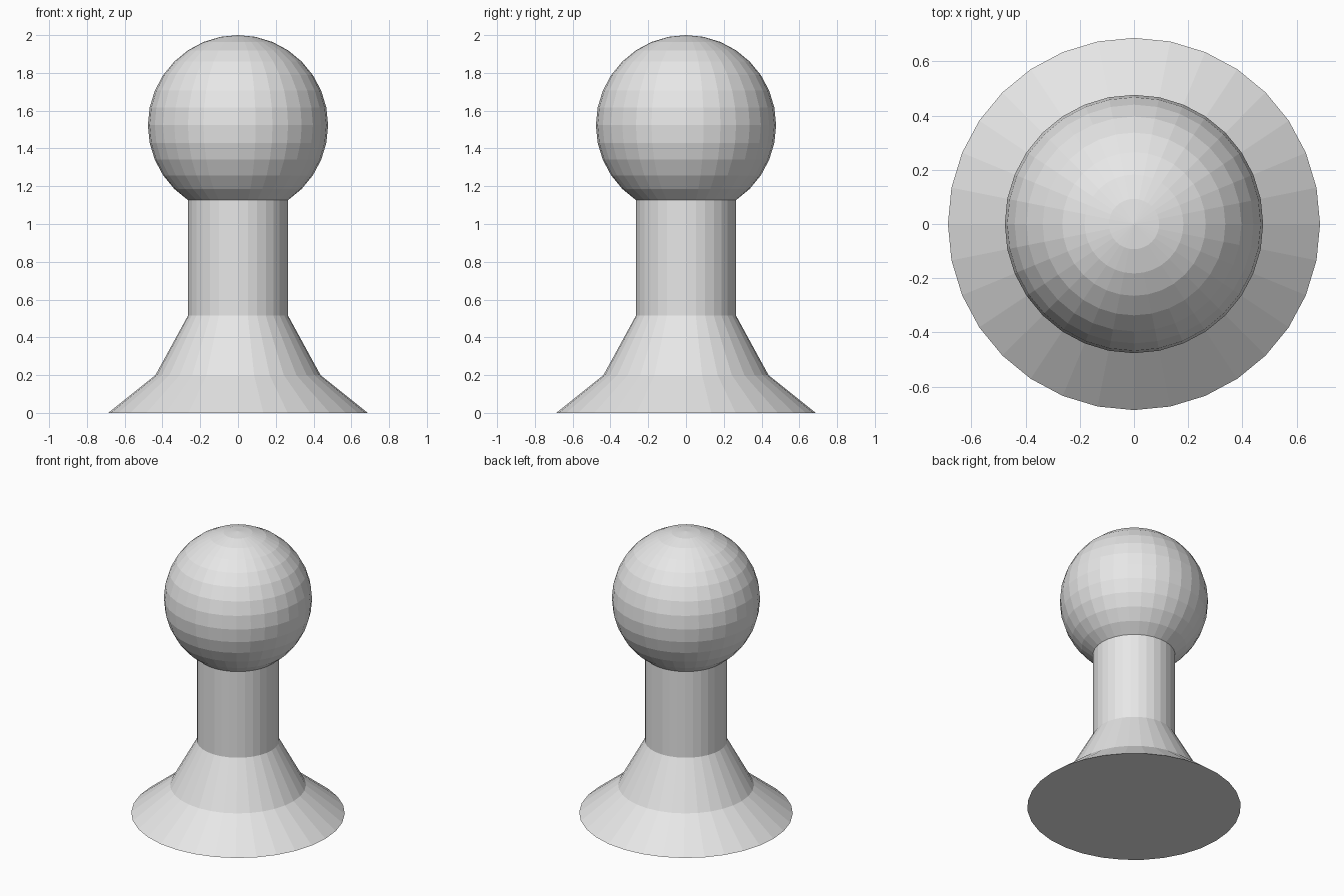
import bpy
import bmesh
from math import sin, cos, pi

cube = bpy.data.objects.get("Cube")
if cube:
    bpy.data.objects.remove(cube, do_unlink=True)

SIDES = 32
RINGS = 16
BALL_R = 0.477
BALL_Z = 2.0 - BALL_R

# Single plain grey
grey = bpy.data.materials.new("plain grey")
grey.use_nodes = True
colour = (0.8, 0.8, 0.8, 1.0)
grey.diffuse_color = colour
grey.node_tree.nodes["Principled BSDF"].inputs["Base Color"].default_value = colour


def lathe(name, profile):
    """Revolve (radius, z) points, listed bottom to top, into a closed flat-shaded solid."""
    bm = bmesh.new()
    rows = []
    for r, z in profile:
        if r < 1e-5:
            rows.append([bm.verts.new((0, 0, z))] * SIDES)
        else:
            rows.append([bm.verts.new((r * cos(2 * pi * i / SIDES),
                                       r * sin(2 * pi * i / SIDES), z))
                         for i in range(SIDES)])
    for low, high in zip(rows, rows[1:]):
        for i in range(SIDES):
            j = (i + 1) % SIDES
            corners = [low[i], low[j], high[j], high[i]]
            bm.faces.new(list(dict.fromkeys(corners)))
    bm.faces.new(rows[0][::-1])
    bmesh.ops.recalc_face_normals(bm, faces=bm.faces)
    mesh = bpy.data.meshes.new(name)
    bm.to_mesh(mesh)
    bm.free()
    mesh.materials.append(grey)
    obj = bpy.data.objects.new(name, mesh)
    bpy.context.collection.objects.link(obj)
    return obj


# Ball rings from the neck joint up to the pole
ball = [(BALL_R * sin(pi * k / RINGS), BALL_Z - BALL_R * cos(pi * k / RINGS))
        for k in range(3, RINGS + 1)]
neck_r = ball[0][0]

# Flared foot, sloped collar, straight neck and round head in one body
foot = [(0.687, 0.0), (0.437, 0.2), (neck_r, 0.515)]
lathe("pawn_body", foot + ball)
